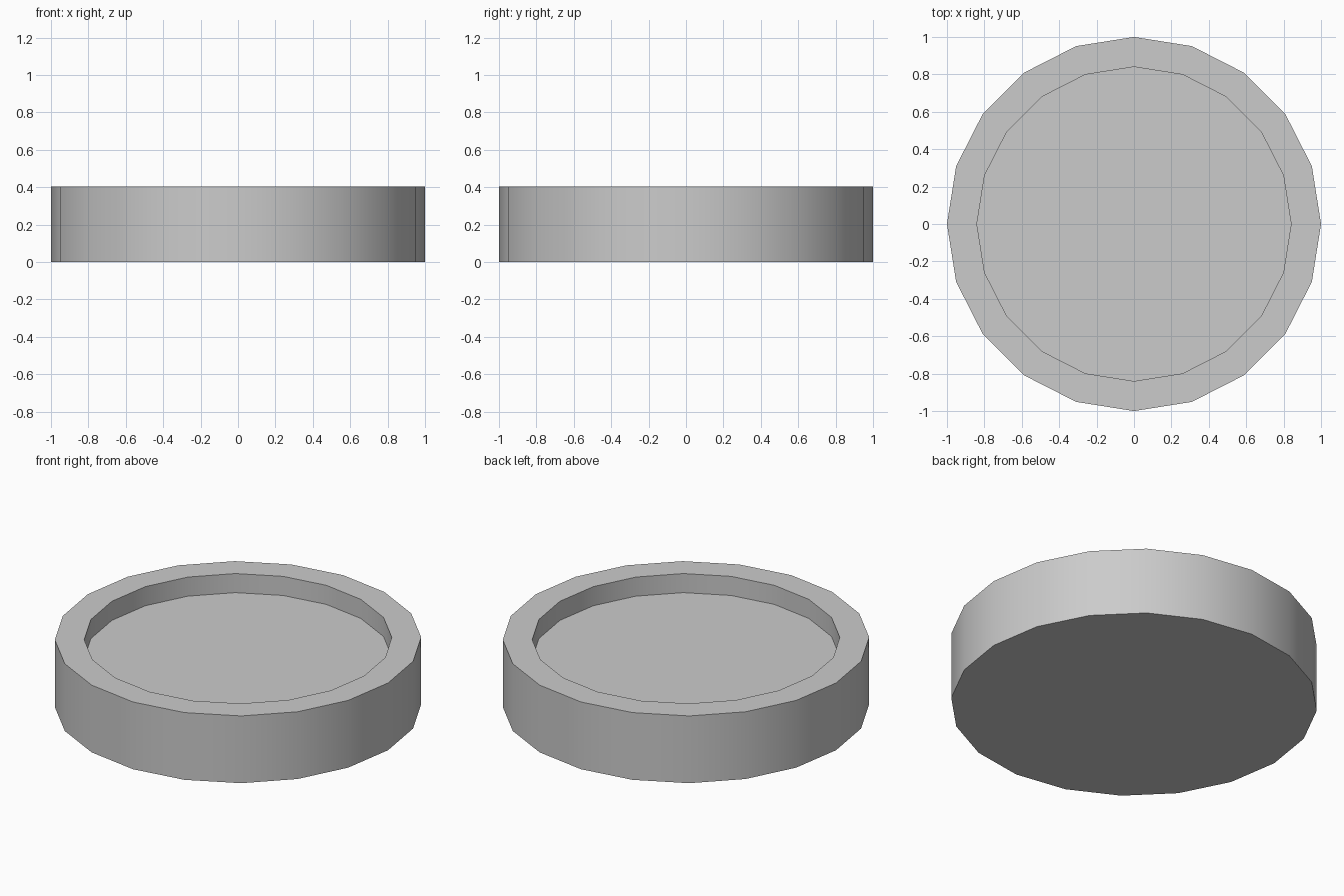
import bpy, bmesh
from math import cos, sin, pi, radians

if "Cube" in bpy.data.objects:
    bpy.data.objects.remove(bpy.data.objects["Cube"])

SIDES = 20
# Profile (radius, z): outer wall, flat rim, shallow recess
PROFILE = [(1.0, 0.0), (1.0, 0.405), (0.84, 0.405), (0.84, 0.29)]

bm = bmesh.new()
rings = [[bm.verts.new((r * cos(2 * pi * i / SIDES), r * sin(2 * pi * i / SIDES), z))
          for i in range(SIDES)] for r, z in PROFILE]

# Walls and rim
for a, b in zip(rings, rings[1:]):
    for i in range(SIDES):
        j = (i + 1) % SIDES
        bm.faces.new((a[i], a[j], b[j], b[i]))

# Underside and recess floor
bm.faces.new(rings[0][::-1])
bm.faces.new(rings[-1])
bmesh.ops.recalc_face_normals(bm, faces=bm.faces)

mesh = bpy.data.meshes.new("round_tray")
bm.to_mesh(mesh)
bm.free()
tray = bpy.data.objects.new("round_tray", mesh)
bpy.context.collection.objects.link(tray)

# Smooth round walls, crisp rims
bpy.context.view_layer.objects.active = tray
tray.select_set(True)
bpy.ops.object.shade_smooth_by_angle(angle=radians(30))
